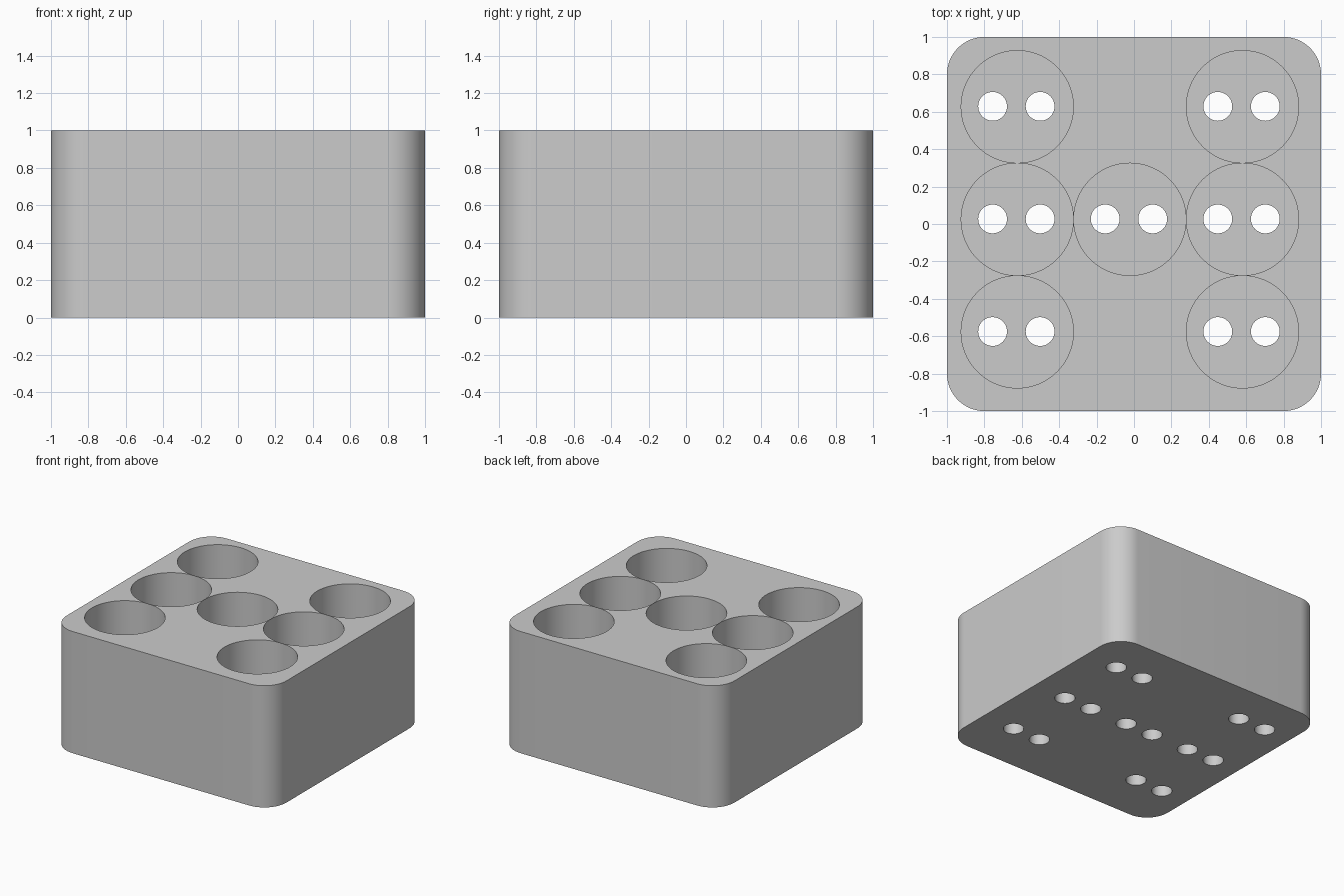
import bpy
import bmesh
from math import radians
from mathutils import Matrix

cube = bpy.data.objects.get("Cube")
if cube:
    bpy.data.objects.remove(cube, do_unlink=True)

HEIGHT = 1.0
FLOOR = 0.2                      # thickness left under the pockets
PITCH = 0.602                    # pocket spacing
CENTRE = (-0.022, 0.025)         # middle pocket
SPOTS = [(i, j) for i in (-1, 1) for j in (-1, 0, 1)] + [(0, 0)]

grey = bpy.data.materials.new("light grey")
grey.use_nodes = True
colour = (0.6, 0.6, 0.6, 1)
grey.diffuse_color = colour
grey.node_tree.nodes["Principled BSDF"].inputs["Base Color"].default_value = colour


def add_object(name, bm):
    mesh = bpy.data.meshes.new(name)
    bm.to_mesh(mesh)
    bm.free()
    mesh.materials.append(grey)
    obj = bpy.data.objects.new(name, mesh)
    bpy.context.collection.objects.link(obj)
    return obj


def cylinders(name, points, radius, bottom, top, sides):
    bm = bmesh.new()
    for x, y in points:
        bmesh.ops.create_cone(
            bm, cap_ends=True, segments=sides, radius1=radius, radius2=radius,
            depth=top - bottom, matrix=Matrix.Translation((x, y, (top + bottom) / 2)))
    return add_object(name, bm)


# Block with rounded upright corners
bm = bmesh.new()
bmesh.ops.create_cube(bm, size=2, matrix=Matrix.Translation((0, 0, HEIGHT / 2))
                      @ Matrix.Diagonal((1, 1, HEIGHT / 2, 1)))
uprights = [e for e in bm.edges if abs(e.verts[0].co.z - e.verts[1].co.z) > 0.5]
bmesh.ops.bevel(bm, geom=uprights, offset=0.2, segments=16, profile=0.5, affect='EDGES')
block = add_object("socket_block", bm)

# Seven wide pockets, each with a pair of pin holes through the floor
centres = [(CENTRE[0] + i * PITCH, CENTRE[1] + j * PITCH) for i, j in SPOTS]
pins = [(x - 0.005 + side * 0.127, y + 0.002) for x, y in centres for side in (-1, 1)]
cutters = [cylinders("pocket_cutter", centres, 0.3, FLOOR, HEIGHT + 0.2, 96),
           cylinders("pin_hole_cutter", pins, 0.077, -0.2, FLOOR + 0.1, 48)]

bpy.ops.object.select_all(action='DESELECT')
bpy.context.view_layer.objects.active = block
block.select_set(True)
for cutter in cutters:
    cutter.hide_render = True
    cut = block.modifiers.new(cutter.name, 'BOOLEAN')
    cut.operation = 'DIFFERENCE'
    cut.solver = 'EXACT'
    cut.object = cutter
    bpy.ops.object.modifier_apply(modifier=cut.name)
    bpy.data.objects.remove(cutter, do_unlink=True)

bpy.ops.object.shade_smooth_by_angle(angle=radians(30))
